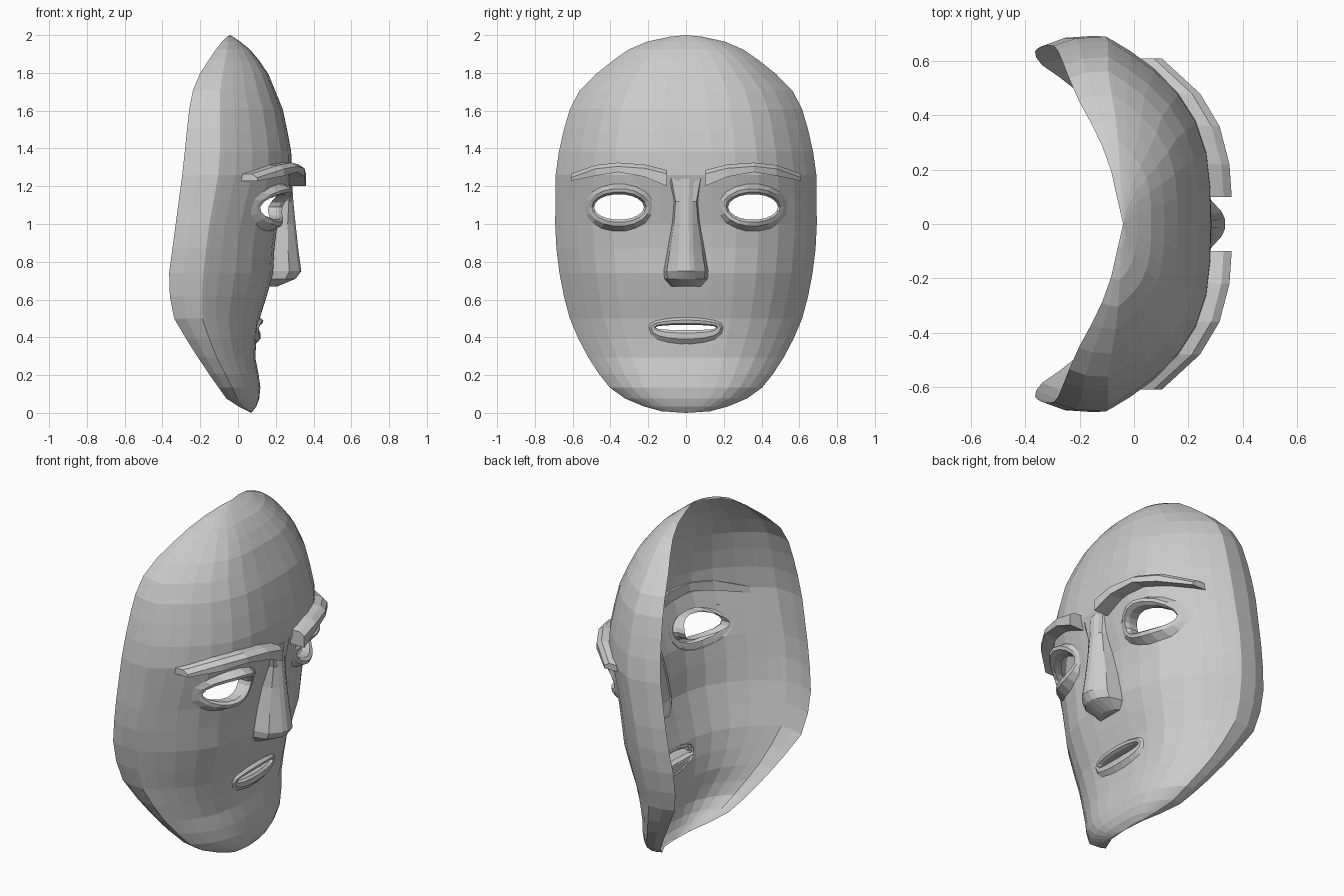
import bpy, bmesh, math

if "Cube" in bpy.data.objects:
    bpy.data.objects.remove(bpy.data.objects["Cube"])

# profiles: z -> half width, rim depth, centre-line depth
WIDTH = [(0, 0), (.01, .15), (.06, .3), (.13, .4), (.23, .48), (.35, .55), (.48, .61), (.65, .655),
         (.8, .68), (.95, .693), (1.3, .69), (1.47, .655), (1.67, .597), (1.77, .505), (1.85, .41),
         (1.94, .28), (1.985, .15), (2, 0)]
RIM = [(0, .07), (.02, .03), (.06, -.05), (.2, -.15), (.35, -.25), (.52, -.35), (.7, -.37), (1, -.33),
       (1.3, -.29), (1.5, -.27), (1.68, -.25), (1.8, -.2), (1.95, -.1), (2, -.05)]
CENTRE = [(0, .07), (.05, .11), (.15, .12), (.3, .09), (.42, .1), (.5, .115), (.6, .145), (.7, .185),
          (.9, .195), (1.0, .21), (1.1, .235), (1.2, .275), (1.3, .29), (1.4, .28), (1.6, .24),
          (1.82, .15), (1.94, .05), (2, -.04)]


def interp(table, z):
    for (a, u), (b, v) in zip(table, table[1:]):
        if z <= b:
            return u + (v - u) * max(0, z - a) / (b - a)
    return table[-1][1]


def depth(y, z):
    """Front surface x of the face at (y, z)."""
    t = min(1, abs(y) / max(interp(WIDTH, z), 1e-4))
    c, r = interp(CENTRE, z), interp(RIM, z)
    return c - (c - r) * .67 * t ** 3.3


def make(name, verts, faces):
    me = bpy.data.meshes.new(name)
    me.from_pydata(verts, [], faces)
    bm = bmesh.new()
    bm.from_mesh(me)
    bmesh.ops.recalc_face_normals(bm, faces=bm.faces)
    bm.to_mesh(me)
    bm.free()
    ob = bpy.data.objects.new(name, me)
    bpy.context.collection.objects.link(ob)
    return ob


def loft(name, rings, loop=False, closed=True):
    """Skin equal-length rings (or open strips), capped unless they form a loop."""
    n, m = len(rings[0]), len(rings)
    faces = [(i * n + j, i * n + (j + 1) % n, (i + 1) % m * n + (j + 1) % n, (i + 1) % m * n + j)
             for i in range(m if loop else m - 1) for j in range(n if closed else n - 1)]
    if not loop:
        faces += [tuple(range(n)), tuple(range((m - 1) * n, m * n))]
    return make(name, [p for r in rings for p in r], faces)


# face shell: cross-section (width fraction, depth fraction) with a side wall that turns in at the rim
half = [(math.sin(math.pi / 2 * k / 8), .67 * math.sin(math.pi / 2 * k / 8) ** 3.3) for k in range(9)]
half += [(.99, .86), (.95, 1)]
SECTION = [(-t, g) for t, g in reversed(half[1:])] + half
ROWS, N = 24, len(SECTION)
BACK = -.8     # temporary flat back, so that the holes can be cut from a solid

skin = [(interp(CENTRE, 0), 0, 0)]
for i in range(1, ROWS):
    z = 1 - math.cos(math.pi * i / ROWS)
    c, r, w = interp(CENTRE, z), interp(RIM, z), interp(WIDTH, z)
    skin += [(c - (c - r) * g, w * t, z) for t, g in SECTION]
skin.append((-.04, 0, 2))
M, last = len(skin), 1 + (ROWS - 2) * N
faces = []
for j in range(N - 1):
    faces += [(0, 2 + j, 1 + j), (last + j, last + j + 1, M - 1)]
    for i in range(ROWS - 2):
        a = 1 + i * N + j
        faces.append((a, a + 1, a + N + 1, a + N))
edge = [0] + [1 + i * N for i in range(ROWS - 1)] + [M - 1] + [(i + 1) * N for i in reversed(range(ROWS - 1))]
E = len(edge)
faces += [(edge[k], edge[(k + 1) % E], M + (k + 1) % E, M + k) for k in range(E)]
faces.append(tuple(range(M, M + E)))
shell = make("face_shell", skin + [(BACK, skin[e][1], skin[e][2]) for e in edge], faces)


def opening(name, cy, cz, a, b, profile, low, bulge, power):
    """Cut an oval hole in the shell and line it with a raised ring."""
    angles = [2 * math.pi * k / 18 for k in range(18)]

    def point(t, d):
        s = math.sin(t)
        v = math.copysign(abs(s) ** power, s)
        return cy + (a + d) * math.cos(t), cz + (b + d * (low if s < 0 else 1)) * v
    cutter = loft("cutter", [[(x, *point(t, .02)) for t in angles] for x in (-.6, .6)])
    mod = shell.modifiers.new("hole", 'BOOLEAN')
    mod.operation, mod.object, mod.solver = 'DIFFERENCE', cutter, 'EXACT'
    bpy.context.view_layer.objects.active = shell
    bpy.ops.object.modifier_apply(modifier="hole")
    bpy.data.objects.remove(cutter)
    rings = []
    for t in angles:
        ring = []
        for k, (d, off) in enumerate(profile):
            y, z = point(t, d)
            swell = bulge * (math.sin(t) ** 2 - .4) if k else 0
            ring.append((depth(y, z) + off + swell, y, z))
        rings.append(ring)
    loft(name, rings, True, False)


# eyelids and lips
LID = [(.055, -.005), (.03, .025), (.012, .028), (0, .008), (0, -.045)]
LIP = [(.042, -.005), (.025, .015), (.008, .014), (0, 0), (0, -.04)]
for s, side in ((1, "left"), (-1, "right")):
    opening("eyelid_" + side, s * .355, 1.09, .132, .068, LID, 1.15, .045, 1)
opening("lips", 0, .452, .16, .014, LIP, 1.9, .01, .75)

# open the back: drop the temporary back and the cut walls, leaving a thin sheet
bm = bmesh.new()
bm.from_mesh(shell.data)
junk = [f for f in bm.faces if any(v.co.x < -.5 for v in f.verts)]
bmesh.ops.delete(bm, geom=junk, context='FACES')
bm.to_mesh(shell.data)
bm.free()

# brows: (y, bottom z, top z)
BROW = [(.1, 1.2, 1.285), (.22, 1.25, 1.315), (.36, 1.275, 1.325), (.48, 1.255, 1.312), (.61, 1.228, 1.265)]
for s, side in ((1, "left"), (-1, "right")):
    rings = []
    for y, lo, hi in BROW:
        x = depth(y, 1.27)
        rings.append([(x - .015, s * y, lo), (x + .075, s * y, lo), (x + .075, s * y, hi - .02),
                      (x + .045, s * y, hi), (x - .015, s * y, hi)])
    loft("brow_" + side, rings)

# nose: (z, front x, ridge half width, base half width)
NOSE = [(.67, .21, .05, .08), (.71, .305, .05, .115), (.75, .335, .045, .12), (.86, .32, .04, .1),
        (1.0, .305, .035, .075), (1.12, .293, .035, .065), (1.24, .285, .04, .09)]
rings = []
for z, x, r, b in NOSE:
    back = depth(b, z) - .01
    mid = back + (x - back) * .6
    side = [(back, b), (mid, b * .85), (x - .012, r), (x, r * .4)]
    rings.append([(px, py, z) for px, py in side] + [(px, -py, z) for px, py in reversed(side)])
loft("nose", rings, closed=False)
